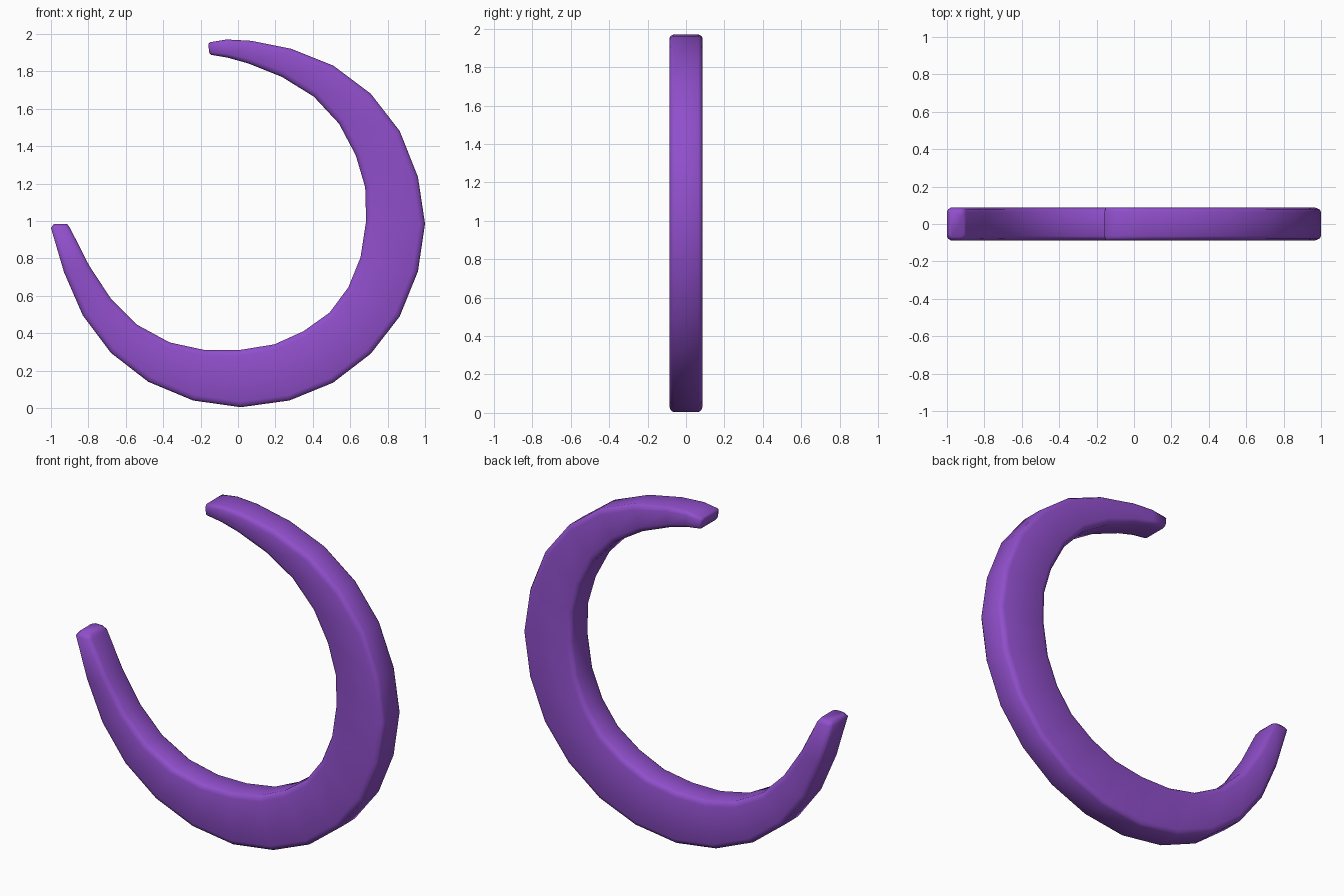
import bpy, bmesh
from mathutils import Vector

if "Cube" in bpy.data.objects:
    bpy.data.objects.remove(bpy.data.objects["Cube"])

purple = bpy.data.materials.new("purple")
purple.diffuse_color = (0.28, 0.078, 0.6, 1)
purple.use_nodes = True
purple.node_tree.nodes["Principled BSDF"].inputs["Base Color"].default_value = purple.diffuse_color

# Outer and inner outline of the crescent (x, z), from upper tip to left tip
outer = [(-.152, 1.955), (-.06, 1.97), (.07, 1.963), (.285, 1.92), (.51, 1.83), (.71, 1.68),
         (.865, 1.48), (.962, 1.235), (1, .985), (.962, .73), (.865, .49), (.71, .29),
         (.508, .135), (.275, .04), (.015, .004), (-.24, .04), (-.48, .14), (-.68, .295),
         (-.83, .495), (-.93, .725), (-1, .962)]
inner = [(-.145, 1.888), (-.055, 1.873), (.055, 1.842), (.235, 1.77), (.405, 1.665), (.54, 1.52),
         (.63, 1.35), (.68, 1.18), (.685, 1.0), (.655, .805), (.59, .645), (.49, .51),
         (.35, .41), (.195, .34), (.01, .31), (-.18, .31), (-.365, .35), (-.54, .445),
         (-.68, .585), (-.795, .76), (-.898, .962)]
H = 0.087  # half thickness

bm = bmesh.new()


def section(o, i, h):
    """Rounded rectangle spanning from outer to inner point."""
    o, i = Vector((o[0], 0, o[1])), Vector((i[0], 0, i[1]))
    w = (i - o).length
    a, b = min(.03, w * .2) / w, min(.009, w * .06) / w
    prof = [(0, h - .022), (b, h - .008), (a, h), (1 - a, h), (1 - b, h - .008), (1, h - .022)]
    ring = prof + [(t, -y) for t, y in reversed(prof)]
    return [bm.verts.new(o.lerp(i, t) + Vector((0, y, 0))) for t, y in ring]


# Slightly smaller end rings round off the two tips
rings = [section((-.159, 1.943), (-.154, 1.9), H - .018)]
rings += [section(o, i, H) for o, i in zip(outer, inner)]
rings += [section((-.985, .983), (-.913, .983), H - .018)]

for p, q in zip(rings, rings[1:]):
    n = len(p)
    for k in range(n):
        bm.faces.new((p[k], p[(k + 1) % n], q[(k + 1) % n], q[k]))
bm.faces.new(rings[0])
bm.faces.new(rings[-1])
bmesh.ops.recalc_face_normals(bm, faces=bm.faces)

mesh = bpy.data.meshes.new("crescent_ring")
bm.to_mesh(mesh)
bm.free()
mesh.materials.append(purple)
obj = bpy.data.objects.new("crescent_ring", mesh)
bpy.context.collection.objects.link(obj)
for f in mesh.polygons:
    f.use_smooth = True
